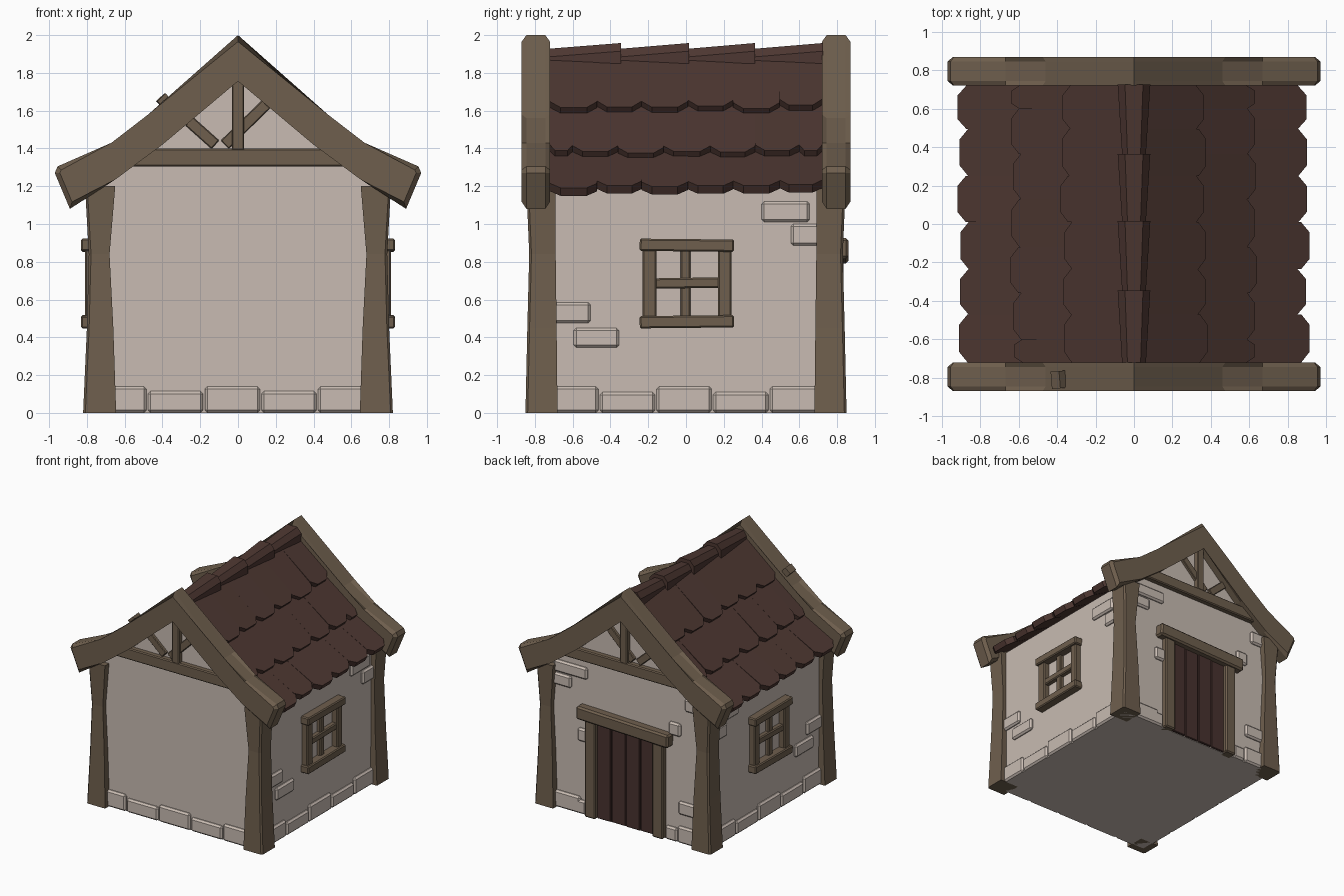
import bpy, bmesh, math, random
from mathutils import Vector, Matrix, Euler

if "Cube" in bpy.data.objects:
    bpy.data.objects.remove(bpy.data.objects["Cube"])

random.seed(4)

def material(name, rgb):
    m = bpy.data.materials.new(name)
    m.diffuse_color = (*rgb, 1)
    m.use_nodes = True
    m.node_tree.nodes["Principled BSDF"].inputs["Base Color"].default_value = m.diffuse_color
    return m

PLASTER = material("plaster", (0.58, 0.50, 0.445))
WOOD = material("timber", (0.158, 0.114, 0.075))
TILE = material("roof_tile", (0.074, 0.038, 0.031))
DOOR = material("door_wood", (0.066, 0.032, 0.028))

def make(name, bm, mat):
    bmesh.ops.recalc_face_normals(bm, faces=bm.faces[:])
    me = bpy.data.meshes.new(name)
    bm.to_mesh(me)
    bm.free()
    me.materials.append(mat)
    ob = bpy.data.objects.new(name, me)
    bpy.context.collection.objects.link(ob)
    return ob

def prism(bm, pts, vec, bevel=0):
    """Extrude a planar outline along vec, optionally chamfering both cap rims."""
    vec = Vector(vec)
    a = [bm.verts.new(Vector(p)) for p in pts]
    b = [bm.verts.new(Vector(p) + vec) for p in pts]
    caps = [bm.faces.new(a), bm.faces.new(b[::-1])]
    n = len(a)
    for i in range(n):
        bm.faces.new((a[i], b[i], b[(i + 1) % n], a[(i + 1) % n]))
    if bevel:
        rims = list({e for f in caps for e in f.edges})
        bmesh.ops.bevel(bm, geom=rims, offset=bevel, segments=1,
                        affect='EDGES', profile=0.5)

def box(bm, c, size, rot=(0, 0, 0), bevel=0.0):
    m = Matrix.Translation(c) @ Euler(rot).to_matrix().to_4x4() @ Matrix.Diagonal((*size, 1))
    r = bmesh.ops.create_cube(bm, size=1, matrix=m)
    if bevel:
        edges = list({e for v in r["verts"] for e in v.link_edges})
        bmesh.ops.bevel(bm, geom=edges, offset=bevel, segments=1,
                        affect='EDGES', profile=0.5)

def span(bm, x, y, z, **kw):
    """Box from (min, max) ranges."""
    r = (x, y, z)
    box(bm, [(a + b) / 2 for a, b in r], [abs(b - a) for a, b in r], **kw)

WX, WY = 0.76, 0.79     # wall planes

# House body with gables
half = [(WX, 0), (WX, 1.2), (0.6, 1.3), (0.35, 1.53)]
outline = half + [(0, 1.84)] + [(-x, z) for x, z in reversed(half)]
bm = bmesh.new()
prism(bm, [(x, -WY, z) for x, z in outline], (0, 2 * WY, 0))
make("walls", bm, PLASTER)

# Corner posts, waisted in the middle
bm = bmesh.new()
rings = [(0, .645, .82, .68, .85), (0.45, .66, .80, .685, .84),
         (0.84, .68, .79, .69, .83), (1.2, .65, .81, .69, .845)]
for sx in (-1, 1):
    for sy in (-1, 1):
        loops = []
        for z, x0, x1, y0, y1 in rings:
            c = 0.012
            p = [(x0, y0), (x1, y0), (x1, y1 - c), (x1 - c, y1), (x0, y1)]
            loops.append([bm.verts.new((sx * x, sy * y, z)) for x, y in p])
        bm.faces.new(loops[0])
        bm.faces.new(loops[-1])
        for a, b in zip(loops, loops[1:]):
            for i in range(5):
                j = (i + 1) % 5
                bm.faces.new((a[i], a[j], b[j], b[i]))
make("corner_posts", bm, WOOD)

# Curved gable boards at both ends
top = [(.46, 1.56), (.67, 1.43), (.955, 1.305), (.97, 1.27)]
low = [(.89, 1.08), (.65, 1.235), (.4, 1.42)]
right = top + low
board = [(0, 2.0)] + right + [(0, 1.79)] + [(-x, z) for x, z in reversed(right)]
bm = bmesh.new()
for y in (-0.87, 0.72):
    prism(bm, [(x, y, z) for x, z in board], (0, 0.15, 0), bevel=0.025)
make("gable_boards", bm, WOOD)

# Gable timbers: tie beam, king post and two braces
bm = bmesh.new()
for s in (-1, 1):
    span(bm, (-.6, .6), (s * .74, s * .835), (1.305, 1.4), bevel=0.008)
    span(bm, (-.033, .033), (s * .75, s * .835), (1.39, 1.82), bevel=0.006)
    for (x0, z0), (x1, z1) in (((-.12, 1.42), (-.26, 1.545)), ((-.07, 1.42), (.15, 1.635))):
        d = Vector((x1 - x0, 0, z1 - z0))
        box(bm, ((x0 + x1) / 2, s * .785, (z0 + z1) / 2), (d.length, .06, .06),
            rot=(0, -math.atan2(d.z, d.x), 0), bevel=0.005)
make("gable_timbers", bm, WOOD)

# Small peg on the front board
bm = bmesh.new()
box(bm, (-.385, -.81, 1.645), (.06, .09, .07), rot=(0, -.75, .08))
make("board_peg", bm, WOOD)

# Roof tiles: three overlapping rows on each slope, staggered
bm = bmesh.new()
odd = [-.72, -.47, -.235, .01, .25, .495, .72]
even = [-.72, -.6, -.36, -.12, .13, .365, .6, .72]
rows = [((.02, 1.90), (.37, 1.62), odd),
        ((.30, 1.63), (.63, 1.385), even),
        ((.56, 1.385), (.905, 1.20), odd)]
for sx in (-1, 1):
    for (xa, za), (xb, zb), cuts in rows:
        a, b = Vector((sx * xa, 0, za)), Vector((sx * xb, 0, zb))
        d = (b - a).normalized()
        nrm = Vector((-d.z * sx, 0, abs(d.x)))
        for y0, y1 in zip(cuts, cuts[1:]):
            length = (b - a).length + random.uniform(-.012, .015)
            lift = random.uniform(-.004, .008)
            w = y1 - y0
            shape = [(0, y0), (0, y1), (length - .05, y1), (length, y1 - .22 * w),
                     (length, y0 + .22 * w), (length - .05, y0)]
            pts = [a + d * u + nrm * (lift * u / length) + Vector((0, y, 0)) for u, y in shape]
            prism(bm, pts, nrm * -.048)
make("roof_tiles", bm, TILE)

# Ridge caps, each wider and higher at its back end
bm = bmesh.new()
cuts = [-.725, -.345, .015, .365, .725]
for y0, y1 in zip(cuts, cuts[1:]):
    ends = []
    for y, w, dz in ((y0, .062, 0), (y1, .085, .03)):
        p = [(-w, 1.85), (-w, 1.885 + dz), (-w * .55, 1.928 + dz),
             (w * .55, 1.928 + dz), (w, 1.885 + dz), (w, 1.85)]
        ends.append([bm.verts.new((x, y, z)) for x, z in p])
    a, b = ends
    bm.faces.new(a)
    bm.faces.new(b)
    for i in range(6):
        bm.faces.new((a[i], a[(i + 1) % 6], b[(i + 1) % 6], b[i]))
make("ridge_caps", bm, TILE)

# Side windows: head, sill, jambs and crossbars
bm = bmesh.new()
for s in (-1, 1):
    def bar(y, z, out, tilt=0):
        span(bm, (s * .74, s * out), y, z, rot=(tilt, 0, 0), bevel=0.008)
    bar((-.245, .255), (.855, .92), .83, -.01)
    bar((-.245, .255), (.45, .515), .83, .01)
    bar((-.23, -.155), (.5, .87), .81)
    bar((.17, .24), (.5, .87), .81)
    bar((-.03, .025), (.5, .87), .79)
    bar((-.17, .18), (.66, .715), .80, .015)
make("window_frames", bm, WOOD)

# Back door: four planks
bm = bmesh.new()
for i in range(4):
    x = -.27 + i * .135
    span(bm, (x + .003, x + .132), (.76, .803 + .004 * (i % 2)), (0.004, .83), bevel=0.005)
make("door_planks", bm, DOOR)

# Door frame with a slightly tilted lintel
bm = bmesh.new()
for s in (-1, 1):
    span(bm, (s * .265, s * .365), (.75, .835), (0, .83), bevel=0.01)
box(bm, (0, .80, .858), (.86, .12, .11), rot=(0, -.03, 0), bevel=0.014)
make("door_frame", bm, WOOD)

# Foundation stones round the walls and loose stones in the plaster
bm = bmesh.new()
OUT, IN = .022, .03

def stone(axis, s, u, z):
    w = WX if axis == 'x' else WY
    depth = (s * (w - IN), s * (w + OUT))
    if axis == 'x':
        span(bm, depth, u, z, bevel=0.014)
    else:
        span(bm, u, depth, z, bevel=0.014)

fx = [-.68, -.48, -.18, .12, .42, .68]
fy = [-.70, -.46, -.16, .14, .44, .70]
for s in (-1, 1):
    for i in range(5):
        stone('x', s, (fy[i] + .004, fy[i + 1] - .004), (0, (.14, .11)[i % 2]))
        if s < 0 or i in (0, 4):      # the door interrupts the back row
            stone('y', s, (fx[i] + .004, fx[i + 1] - .004), (0, (.14, .115)[i % 2]))
    for u, z in (((-.72, -.505), (.475, .585)), ((-.595, -.355), (.345, .45)),
                 ((.40, .655), (1.01, 1.12)), ((.555, .72), (.885, 1.0))):
        stone('x', s, u, z)
for u, z in (((.36, .67), (1.14, 1.24)), ((.51, .68), (1.03, 1.13)),
             ((.34, .45), (.61, .72)), ((-.51, -.40), (.89, 1.0)),
             ((-.69, -.55), (1.12, 1.23)), ((-.69, -.49), (.24, .35))):
    stone('y', 1, u, z)
for s in (-1, 1):                     # short stones beside the door
    stone('y', 1, (s * .37, s * .48), (0, .115))
make("wall_stones", bm, PLASTER)
